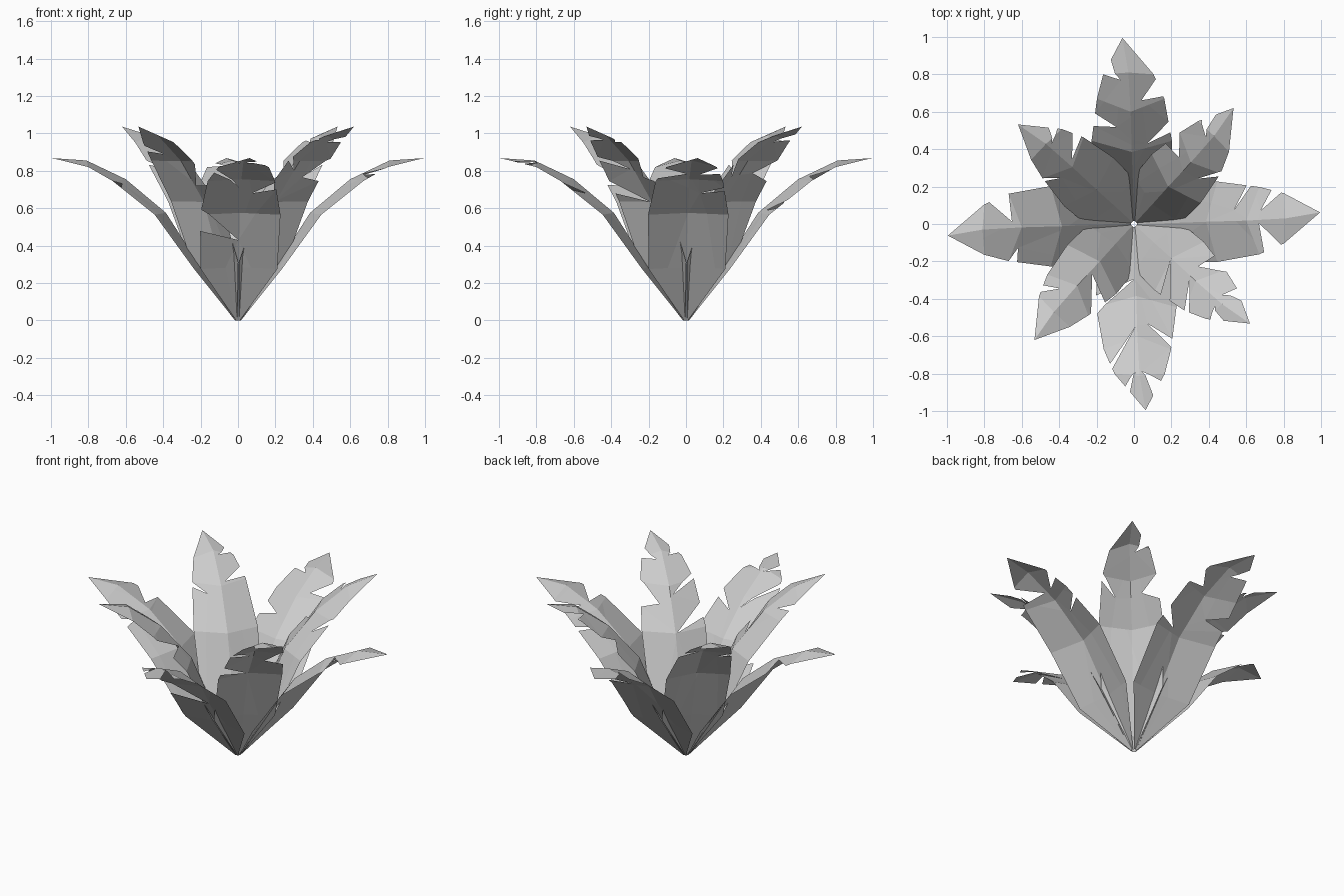
import bpy, bmesh, math
from mathutils import Vector, Matrix

if "Cube" in bpy.data.objects:
    bpy.data.objects.remove(bpy.data.objects["Cube"])

# Leaf stations along the midrib: radial, sideways bend, height, half width, edge offset (radial, height)
STATIONS = [
    (0.015, 0.000, 0.000, 0.010, 0.00, 0.00),
    (0.200, 0.005, 0.285, 0.205, 0.035, -0.01),
    (0.385, 0.012, 0.575, 0.215, 0.06, -0.01),
    (0.600, 0.018, 0.755, 0.180, 0.07, -0.01),
    (0.810, 0.030, 0.855, 0.135, -0.01, -0.035),
    (0.995, 0.062, 0.868, 0.000, 0.00, 0.00),
]


def surface(s, t):
    """Point on the folded leaf: s runs along it, t across it (-1..1)."""
    i = min(int(s), 4)
    f = s - i
    u, v, z, w, du, dz = [a + (b - a) * f for a, b in zip(STATIONS[i], STATIONS[i + 1])]
    return Vector((u + du * abs(t), v + w * t, z + dz * abs(t)))


def leaf(name, azimuth, tilt, width, right, left):
    """Cut tears (start, end, apex along, apex across) out of both edges of a leaf."""
    outline = [(0, -1)]
    for a, b, s, t in right:
        outline += [(a, -1), (s, -t), (b, -1)]
    outline += [(5, -1), (5, 1)]
    for a, b, s, t in reversed(left):
        outline += [(b, 1), (s, t), (a, 1)]
    outline.append((0, 1))
    bm = bmesh.new()
    face = bm.faces.new([bm.verts.new((s, t, 0)) for s, t in outline])
    face.normal_update()
    bmesh.ops.triangulate(bm, faces=[face])
    # crease along the midrib and across each station
    cuts = [((0, 0, 0), (0, 1, 0))] + [((i, 0, 0), (1, 0, 0)) for i in range(1, 5)]
    for co, no in cuts:
        bmesh.ops.bisect_plane(bm, geom=bm.verts[:] + bm.edges[:] + bm.faces[:],
                               plane_co=co, plane_no=no, dist=1e-5)
    turn = Matrix.Rotation(math.radians(azimuth), 4, 'Z') @ Matrix.Rotation(-math.radians(tilt), 4, 'Y')
    for v in bm.verts:
        s, t = max(0, min(5, v.co.x)), v.co.y
        mid = surface(s, 0)
        p = surface(s, t)
        p.y = mid.y + (p.y - mid.y) * width
        v.co = turn @ p
    bmesh.ops.remove_doubles(bm, verts=bm.verts[:], dist=1e-4)
    low = min(v.co.z for v in bm.verts)
    bmesh.ops.translate(bm, verts=bm.verts[:], vec=(0, 0, -low))
    mesh = bpy.data.meshes.new(name)
    bm.to_mesh(mesh)
    bm.free()
    bpy.context.collection.objects.link(bpy.data.objects.new(name, mesh))


# Tears on the right and left edge of each outer leaf
outer = [
    ([(3.2, 3.9, 3.3, .1)], [(2.7, 2.8, 2.6, .3), (3.5, 3.9, 3.3, .3)]),
    ([(2.2, 2.45, 2.1, .4), (3.1, 3.8, 3.2, .35)], [(2.35, 2.65, 2.5, .4), (4.0, 4.4, 3.8, .3)]),
    ([(3.0, 3.8, 3.2, .2)], [(2.8, 3.0, 2.9, .6)]),
    ([(1.7, 2.15, 1.5, .03), (3.6, 3.8, 2.75, .05), (4.35, 4.5, 3.9, .1)],
     [(2.75, 2.95, 2.6, .3), (4.2, 4.6, 3.9, .1)]),
]
# Tears on each inner leaf
inner = [
    ([(2.9, 3.1, 2.6, .5)], [(2.5, 3.0, 2.7, .4), (4.1, 4.5, 3.8, .25)]),
    ([(3.1, 3.5, 3.1, .2), (4.1, 4.3, 3.9, .2)], [(2.9, 3.0, 2.8, .5)]),
    ([(3.5, 3.8, 3.3, .4)], [(2.4, 2.9, 2.4, .1)]),
    ([(2.2, 2.5, 2.0, .05), (3.0, 3.2, 2.8, .1), (4.1, 4.4, 3.9, .3)],
     [(2.5, 3.1, 2.6, .4), (4.0, 4.35, 3.8, .3)]),
]
for k in range(4):
    leaf(f"outer_leaf_{k + 1}", 90 * k, 0, 1, *outer[k])
    leaf(f"inner_leaf_{k + 1}", 90 * k + 45, 10.8, 0.86, *inner[k])
